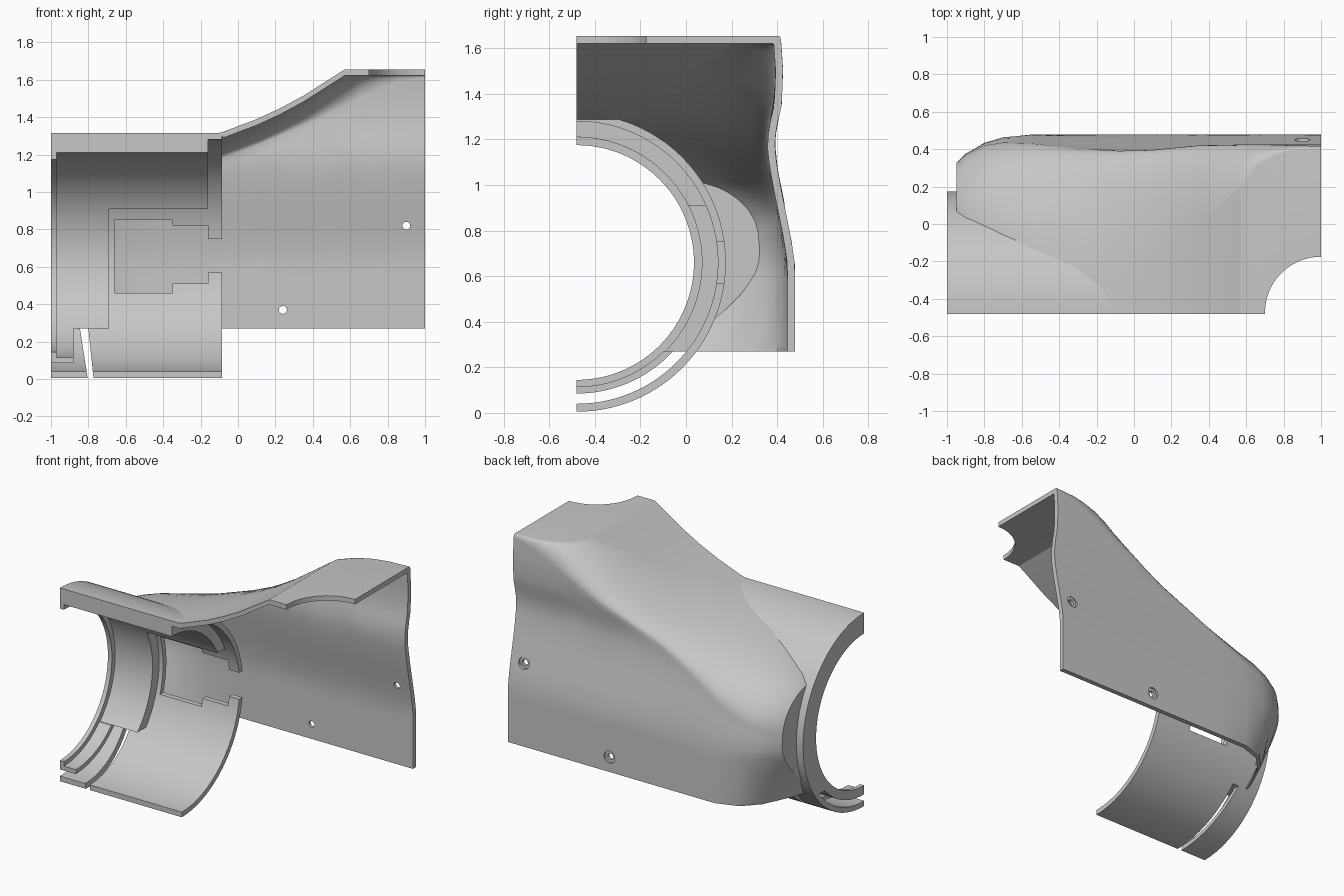
import bpy, bmesh, math

cube = bpy.data.objects.get("Cube")
if cube:
    bpy.data.objects.remove(cube, do_unlink=True)

FRONT = -0.48      # open parting plane
AXIS_Z = 0.66      # height of the tube axis
BOTTOM = 0.27      # lower rim of the shell
WALL = 0.033       # shell thickness
R_OUT, R_WALL = 0.655, 0.62
TUBE_END = -0.085

grey = bpy.data.materials.new("plain grey")
grey.use_nodes = True
grey.diffuse_color = (0.57, 0.57, 0.57, 1)
grey.node_tree.nodes["Principled BSDF"].inputs["Base Color"].default_value = grey.diffuse_color


def make_object(name, verts, faces):
    mesh = bpy.data.meshes.new(name)
    mesh.from_pydata(verts, [], faces)
    bm = bmesh.new()
    bm.from_mesh(mesh)
    bmesh.ops.recalc_face_normals(bm, faces=bm.faces)
    # Closed solids must have positive volume for clean cuts
    if bm.calc_volume(signed=True) < 0:
        bmesh.ops.reverse_faces(bm, faces=bm.faces)
    bm.to_mesh(mesh)
    bm.free()
    mesh.materials.append(grey)
    obj = bpy.data.objects.new(name, mesh)
    bpy.context.collection.objects.link(obj)
    return obj


def loft(name, loops):
    """Closed solid through a row of closed loops."""
    n = len(loops[0])
    last = (len(loops) - 1) * n
    faces = [list(range(n)), list(range(last, last + n))]
    for r in range(0, last, n):
        faces += [[r + i, r + (i + 1) % n, r + n + (i + 1) % n, r + n + i] for i in range(n)]
    return make_object(name, sum(loops, []), faces)


def prism(name, outline, depth):
    """Closed solid between an outline and its copy shifted by depth."""
    return loft(name, [outline, [tuple(a + b for a, b in zip(p, depth)) for p in outline]])


def cut(obj, cutters):
    bpy.ops.object.select_all(action="DESELECT")
    bpy.context.view_layer.objects.active = obj
    obj.select_set(True)
    for cutter in cutters:
        mod = obj.modifiers.new("cut", "BOOLEAN")
        mod.operation = "DIFFERENCE"
        mod.solver = "EXACT"
        mod.object = cutter
        bpy.ops.object.modifier_apply(modifier=mod.name)


def arc(r, z0, z1, x, steps=56):
    """Arc of the half tube between two heights."""
    a0, a1 = (math.asin(max(-1, min(1, (z - AXIS_Z) / r))) for z in (z0, z1))
    angles = [a0 + (a1 - a0) * i / steps for i in range(steps + 1)]
    return [(x, FRONT + r * math.cos(a), AXIS_Z + r * math.sin(a)) for a in angles]


def panel(name, x0, x1, r0, r1, z0=-1, z1=2):
    """Curved tube panel limited by radii, ends and heights."""
    outline = arc(r0, z0, z1, x0) + arc(r1, z0, z1, x0)[::-1]
    return prism(name, outline, (x1 - x0, 0, 0))


def cutter_prism(outline, depth):
    obj = prism("cutter", outline, depth)
    obj.hide_render = True
    return obj


def cutter_disc(centre, u, v, r, depth, sides=32):
    ring = []
    for i in range(sides):
        a = math.tau * (i + 0.5) / sides
        ring.append(tuple(c + r * (math.cos(a) * p + math.sin(a) * q)
                          for c, p, q in zip(centre, u, v)))
    return cutter_prism(ring, depth)


def cutter_box(x0, x1, z0, z1):
    return cutter_prism([(x0, -0.2, z0), (x1, -0.2, z0), (x1, -0.2, z1), (x0, -0.2, z1)],
                        (0, 0.6, 0))


# Waisted profile of the back wall: height, depth
BACK = [(0.27, .478), (0.65, .478), (0.75, .464), (0.85, .444), (1, .414), (1.1, .397),
        (1.17, .39), (1.25, .396), (1.35, .42), (1.5, .426), (1.65, .416)]


def back(z):
    for (za, ya), (zb, yb) in zip(BACK, BACK[1:]):
        if z <= zb:
            return ya + (yb - ya) * max(0, z - za) / (zb - za)
    return BACK[-1][1]


# Shell stations: x, top height, flat-top depth, shoulder height, inset, lower tuck
STATIONS = [(-.95, 1.025, 0, .75, .14, .43), (-.9, 1.07, -.03, .77, .09, .28),
            (-.8, 1.12, -.08, .79, .035, .12), (-.7, 1.165, -.15, .83, .01, .04),
            (-.55, 1.22, -.27, .9, 0, 0), (-.3, 1.275, -.4, 1.06, 0, 0),
            (TUBE_END, 1.32, -.35, 1.18, 0, 0), (.1, 1.39, -.2, 1.25, 0, 0),
            (.22, 1.445, -.1, 1.3, 0, 0), (.35, 1.515, 0, 1.355, 0, 0),
            (.57, 1.655, .19, 1.46, 0, 0), (.65, 1.655, .3, 1.5, 0, 0),
            (.75, 1.655, .365, 1.54, 0, 0), (.85, 1.655, .395, 1.585, 0, 0),
            (1, 1.655, .405, 1.63, 0, 0)]


def section(x, top, flat, shoulder, inset, tuck, offset=0):
    """Half section from the front edge over the shoulder to the lower rim."""
    top -= offset
    inset += offset
    shoulder = min(shoulder, top - 0.01)
    edge = back(shoulder) - inset
    flat = min(flat, edge - 0.01)
    pts = [(x, FRONT, top)]
    for i in range(17):
        a = math.pi / 2 * i / 16
        pts.append((x, flat + (edge - flat) * math.sin(a),
                    shoulder + (top - shoulder) * math.cos(a)))
    for i in range(1, 25):
        t = i / 24
        z = shoulder + (BOTTOM - shoulder) * t
        pts.append((x, back(z) - inset - tuck * t * t, z))
    return pts


# Hollow shell, and the flat wall closing its narrow end
shell = loft("outer_shell", [section(*s) + section(*s, WALL)[::-1] for s in STATIONS])
cap = prism("end_wall", section(*STATIONS[0]) + [(-.95, FRONT, BOTTOM)], (0.03, 0, 0))

# Clear the tube bore and the corner notch
bore = cutter_disc((-1.2, FRONT, AXIS_Z), (0, 1, 0), (0, 0, 1), 0.64,
                   (1.203 + TUBE_END, 0, 0), 96)
notch = cutter_disc((1, -.475, 1.5), (1, 0, 0), (0, 1, 0), 0.3, (0, 0, 0.4), 64)
cut(cap, [bore])
cut(shell, [bore, notch])

# Screw holes with counterbores on the back
for x, z in ((0.9, 0.82), (0.24, 0.37)):
    y = back(z)
    cut(shell, [cutter_disc((x, y - 0.1, z), (1, 0, 0), (0, 0, 1), 0.021, (0, 0.3, 0)),
                cutter_disc((x, y - 0.012, z), (1, 0, 0), (0, 0, 1), 0.04, (0, 0.2, 0))])

# Half tube with stepped window and slanted slot
tube = panel("half_tube", -1, TUBE_END, R_WALL, R_OUT)
slot = cutter_prism([(-.845, -.6, BOTTOM), (-.8, -.6, BOTTOM), (-.77, -.6, -.02),
                     (-.8, -.6, -.02)], (0, 0.9, 0))
cut(tube, [cutter_box(-.66, -.35, .46, .85), cutter_box(-.36, -.16, .51, .82),
           cutter_box(-.17, 0, .57, .75), slot])

# Inner liner, end ring and lips
parts = [shell, cap, tube,
         panel("upper_liner", -.69, -.16, .55, R_WALL, .91),
         panel("end_ring", -.97, -.69, .55, R_WALL, BOTTOM),
         panel("end_lip", -1, -.97, .515, R_WALL, BOTTOM),
         panel("lower_lip", -1, -.97, .515, .575, -1, BOTTOM),
         panel("lower_ring", -.97, -.88, .545, .575, -1, BOTTOM)]

for obj in [o for o in bpy.data.objects if o.name.startswith("cutter")]:
    bpy.data.objects.remove(obj, do_unlink=True)

bpy.ops.object.select_all(action="DESELECT")
for obj in parts:
    obj.select_set(True)
bpy.context.view_layer.objects.active = shell
bpy.ops.object.shade_smooth_by_angle(angle=math.radians(28))
